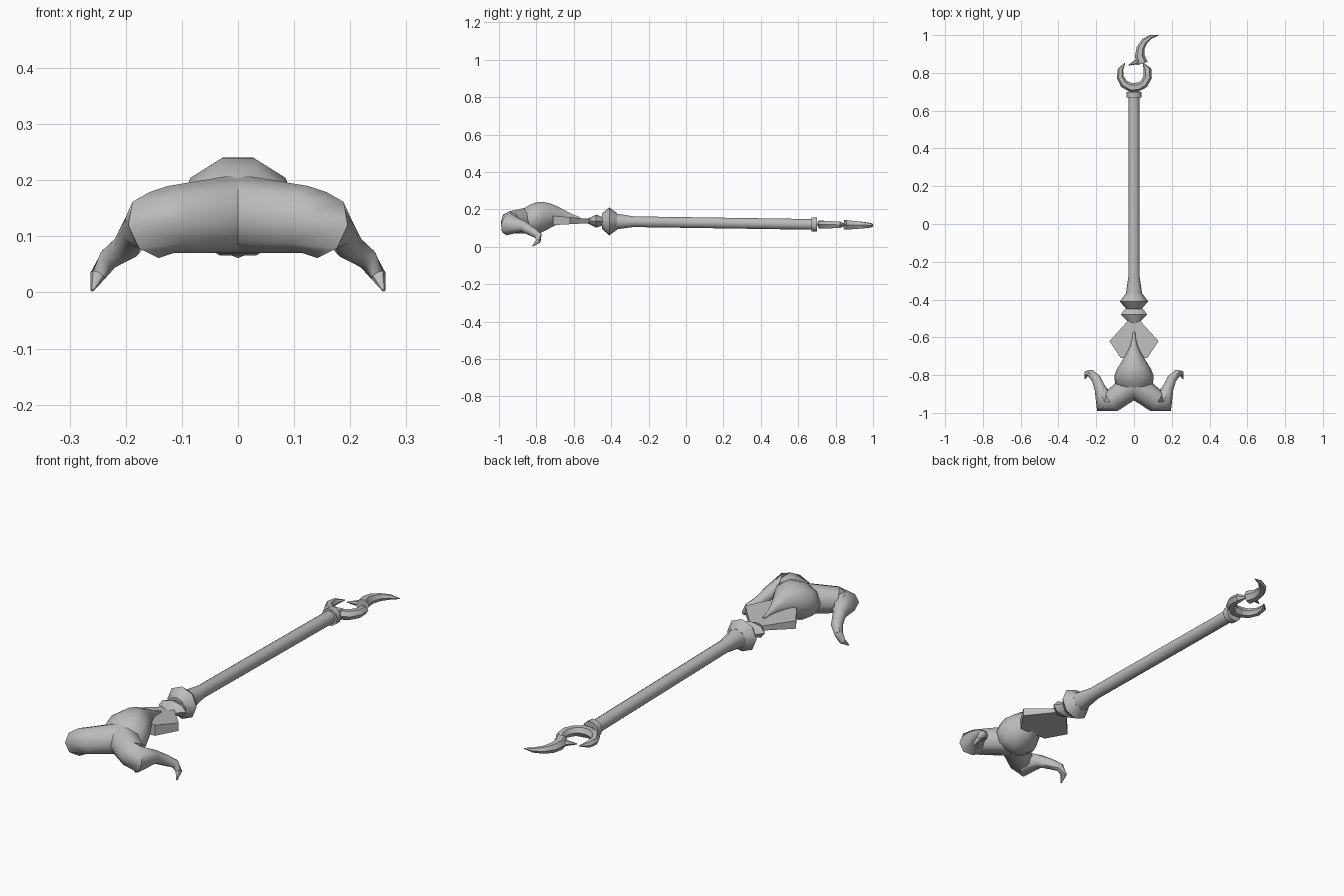
import bpy, bmesh, math
from mathutils import Vector

cube = bpy.data.objects.get("Cube")
if cube:
    bpy.data.objects.remove(cube)

grey = bpy.data.materials.new("plain grey")
grey.use_nodes = True
colour = (0.5, 0.5, 0.5, 1)
grey.diffuse_color = colour
grey.node_tree.nodes["Principled BSDF"].inputs["Base Color"].default_value = colour

UP = Vector((0, 0, 1))
LENGTHWISE = Vector((0, 1, 0))


def on_axis(x, y):
    """Point level with the gently sloping centre line of the shaft."""
    return Vector((x, y, 0.13 - 0.015 * y))


def loft(name, stations, sides=8, along=None, turn=0):
    """Skin a tube through stations of (centre, half width, half height)."""
    bm = bmesh.new()
    centres = [centre for centre, width, height in stations]
    rings = []
    for index, (centre, width, height) in enumerate(stations):
        previous = centres[max(index - 1, 0)]
        following = centres[min(index + 1, len(centres) - 1)]
        direction = along or (following - previous).normalized()
        side = direction.cross(UP).normalized()
        lift = side.cross(direction)
        angles = [turn + math.tau * step / sides for step in range(sides)]
        rings.append([bm.verts.new(centre + side * width * math.cos(angle)
                                   + lift * height * math.sin(angle))
                      for angle in angles])
    for ring, following in zip(rings, rings[1:]):
        for k in range(sides):
            bm.faces.new((ring[k - 1], ring[k], following[k], following[k - 1]))
    bm.faces.new(rings[0])
    bm.faces.new(rings[-1])
    bmesh.ops.recalc_face_normals(bm, faces=bm.faces)

    mesh = bpy.data.meshes.new(name)
    bm.to_mesh(mesh)
    bm.free()
    mesh.materials.append(grey)
    part = bpy.data.objects.new(name, mesh)
    bpy.context.collection.objects.link(part)
    bpy.ops.object.select_all(action="DESELECT")
    part.select_set(True)
    bpy.context.view_layer.objects.active = part
    bpy.ops.object.shade_smooth_by_angle(angle=math.radians(45))
    return part


def turned(name, profile, flatness=1, sides=8):
    """Lathe-like part along the shaft from (position, radius) pairs."""
    stations = [(on_axis(0, y), radius, radius * flatness) for y, radius in profile]
    return loft(name, stations, sides, LENGTHWISE)


def claw(name, centre, radius, start, end, thickness, taper):
    """Arc lying flat, from start to end in degrees, thinning to its tip."""
    steps = 5
    stations = []
    for step in range(steps + 1):
        t = step / steps
        angle = math.radians(start + (end - start) * t)
        point = on_axis(centre[0] + radius * math.cos(angle),
                        centre[1] + radius * math.sin(angle))
        size = thickness * (1 - t) ** taper + 0.002
        stations.append((point, size, size))
    return loft(name, stations, sides=6)


# Shaft with its flared neck, end collar and two knobs
turned("shaft", [(-0.38, 0.045), (-0.28, 0.03), (0.7, 0.03)], sides=10)
turned("end_collar", [(0.67, 0.04), (0.7, 0.04)], sides=10)
turned("neck_knob", [(-0.37, 0.045), (-0.41, 0.075), (-0.45, 0.04)])
turned("neck_wedge", [(-0.44, 0.04), (-0.48, 0.07), (-0.54, 0.01)], flatness=0.5)

# Flat diamond plate, thickening toward the skull
plate = []
for y, width in [(-0.51, 0.03), (-0.62, 0.13), (-0.71, 0.07)]:
    thickness = 0.01 - 0.07 * (y + 0.5)
    plate.append((on_axis(0, y), width * math.sqrt(2), thickness * math.sqrt(2)))
loft("diamond_plate", plate, sides=4, along=LENGTHWISE, turn=math.pi / 4)

# Skull: a narrow ridge at the neck swelling into a broad brow
skull = []
steps = 9
for step in range(steps + 1):
    t = step / steps
    swell = math.sin(math.pi * t ** 2)
    ridge = math.sin(math.pi * t ** 1.3)
    top = 0.16 + 0.085 * ridge
    bottom = 0.15 - 0.09 * swell
    centre = Vector((0, -0.57 - 0.35 * t, (top + bottom) / 2))
    skull.append((centre, 0.006 + 0.1 * swell, (top - bottom) / 2))
loft("skull", skull, sides=10, along=LENGTHWISE)

# Horns reach forward, bend back and hook down to a point
horn_path = [
    (0, -0.85, 0.14, 0.07),
    (0.12, -0.94, 0.13, 0.06),
    (0.15, -0.95, 0.12, 0.06),
    (0.18, -0.87, 0.11, 0.03),
    (0.2, -0.82, 0.08, 0.025),
    (0.23, -0.79, 0.06, 0.02),
    (0.25, -0.79, 0.03, 0.014),
    (0.26, -0.82, 0.004, 0.003),
]
horns = loft("horns", [(Vector((x, y, z)), size, size) for x, y, z, size in horn_path])
horns.modifiers.new("mirror", "MIRROR")

# Crescent at the tail: a short claw, a full claw and its long curved blade
ring_centre = (0, 0.795)
claw("short_claw", ring_centre, 0.075, start=290, end=130, thickness=0.024, taper=0.4)
claw("long_claw", ring_centre, 0.075, start=-110, end=50, thickness=0.022, taper=0.1)
claw("blade", (0.13, 0.9), 0.1, start=210, end=90, thickness=0.028, taper=0.7)

# Barb pointing back into the crescent
loft("barb", [(on_axis(0.04, 0.87), 0.02, 0.02), (on_axis(-0.03, 0.84), 0.002, 0.002)], sides=6)
